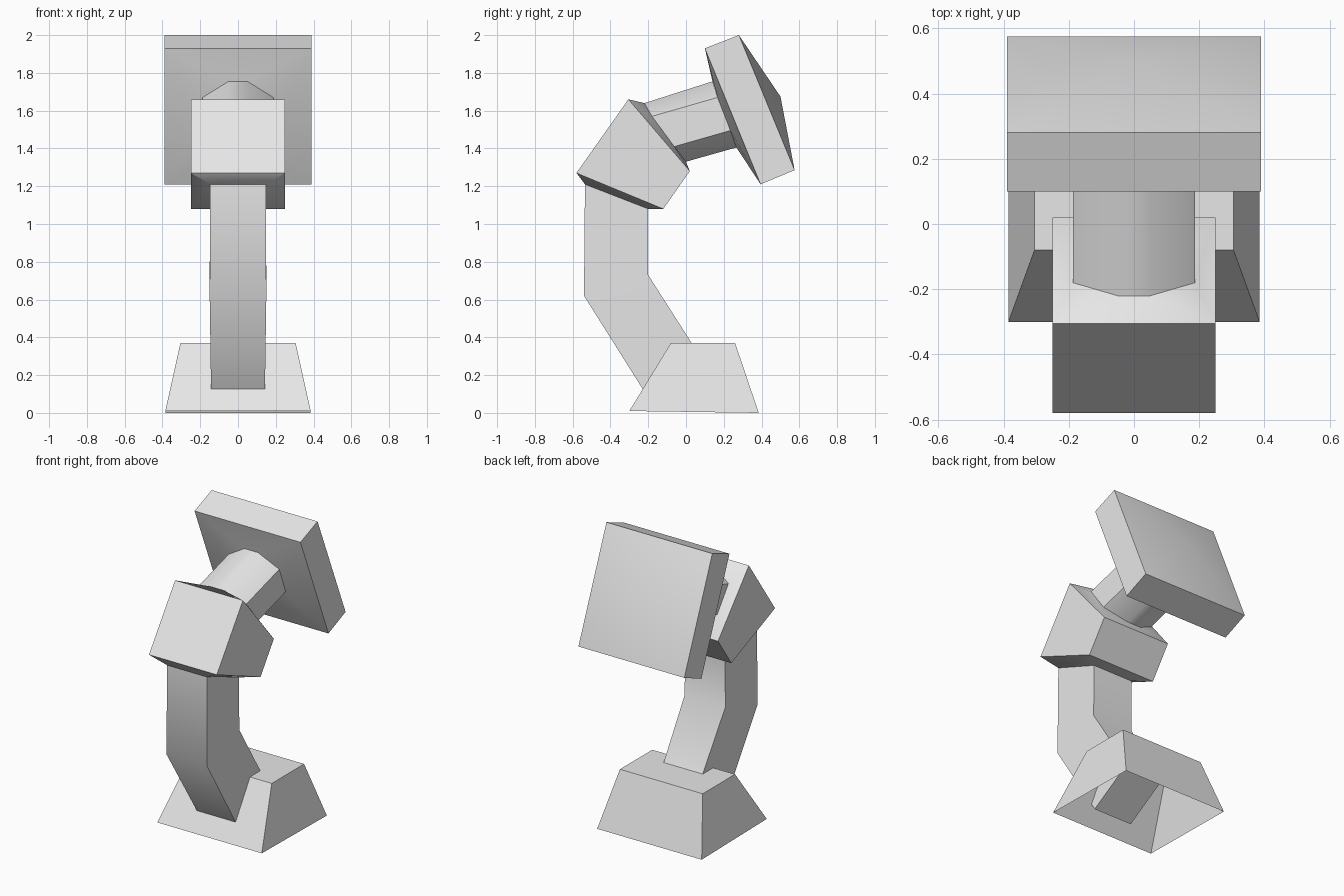
import bpy, bmesh, math

cube = bpy.data.objects.get("Cube")
if cube:
    bpy.data.objects.remove(cube, do_unlink=True)

grey = bpy.data.materials.new("light_grey")
grey.use_nodes = True
grey.diffuse_color = (0.8, 0.8, 0.8, 1)
grey.node_tree.nodes["Principled BSDF"].inputs["Base Color"].default_value = (0.8, 0.8, 0.8, 1)


def finish(name, bm):
    bmesh.ops.recalc_face_normals(bm, faces=bm.faces[:])
    mesh = bpy.data.meshes.new(name)
    bm.to_mesh(mesh)
    bm.free()
    mesh.materials.append(grey)
    obj = bpy.data.objects.new(name, mesh)
    bpy.context.collection.objects.link(obj)
    bpy.ops.object.select_all(action="DESELECT")
    obj.select_set(True)
    bpy.context.view_layer.objects.active = obj
    bpy.ops.object.shade_smooth_by_angle(angle=math.radians(36))
    return obj


def rect(half_width, a, b):
    """Four corners: side-profile points a and b (y, z), mirrored in x."""
    return [(s * half_width, *p) for p, s in ((a, -1), (a, 1), (b, 1), (b, -1))]


def octagon(profile, narrow=0.05, wide=0.187):
    """Eight-sided ring from four side-profile points, mirrored in x."""
    half = list(zip((narrow, wide, wide, narrow), profile))
    return [(w, *p) for w, p in half] + [(-w, *p) for w, p in reversed(half)]


def loft(name, rings):
    bm = bmesh.new()
    loops = [[bm.verts.new(p) for p in ring] for ring in rings]
    for lo, hi in zip(loops, loops[1:]):
        for i in range(len(lo)):
            j = (i + 1) % len(lo)
            bm.faces.new((lo[i], lo[j], hi[j], hi[i]))
    bm.faces.new(loops[0])
    bm.faces.new(loops[-1])
    return finish(name, bm)


def hull(name, points):
    bm = bmesh.new()
    for p in points:
        bm.verts.new(p)
    bmesh.ops.convex_hull(bm, input=bm.verts[:])
    bmesh.ops.dissolve_limit(bm, angle_limit=math.radians(1),
                             verts=bm.verts[:], edges=bm.edges[:])
    return finish(name, bm)


# Tapered base, hollow underneath
bm = bmesh.new()
bottom = [bm.verts.new(p) for p in rect(0.385, (-0.30, 0.01), (0.385, 0.0))]
top = [bm.verts.new(p) for p in rect(0.305, (-0.08, 0.37), (0.26, 0.37))]
for i in range(4):
    j = (i + 1) % 4
    bm.faces.new((bottom[i], bottom[j], top[j], top[i]))
bm.faces.new(top)
finish("base", bm)

# Bent leg rising out of the base
leg_top = rect(0.147, (-0.535, 1.21), (-0.20, 1.08))
loft("leg", [rect(0.142, (-0.20, 0.08), (0.10, 0.26)),
             rect(0.15, (-0.54, 0.62), (-0.20, 0.73)),
             leg_top])

# Joint block, flared into the leg below and the neck above
neck_start = octagon([(-0.22, 1.64), (-0.18, 1.57), (-0.062, 1.41), (0.0, 1.33)])
neck_end = octagon([(0.14, 1.755), (0.167, 1.67), (0.235, 1.495), (0.267, 1.405)])
hull("joint_block", leg_top + neck_start
     + rect(0.25, (-0.58, 1.27), (-0.12, 1.08))
     + rect(0.25, (-0.305, 1.66), (0.02, 1.28)))

# Eight-sided neck
loft("neck", [neck_start, neck_end])

# Square end pad with a gently peaked back
hull("end_pad", neck_end + [(0, 0.50, 1.675)]
     + rect(0.39, (0.10, 1.93), (0.395, 1.21))
     + rect(0.39, (0.28, 2.0), (0.575, 1.285)))
